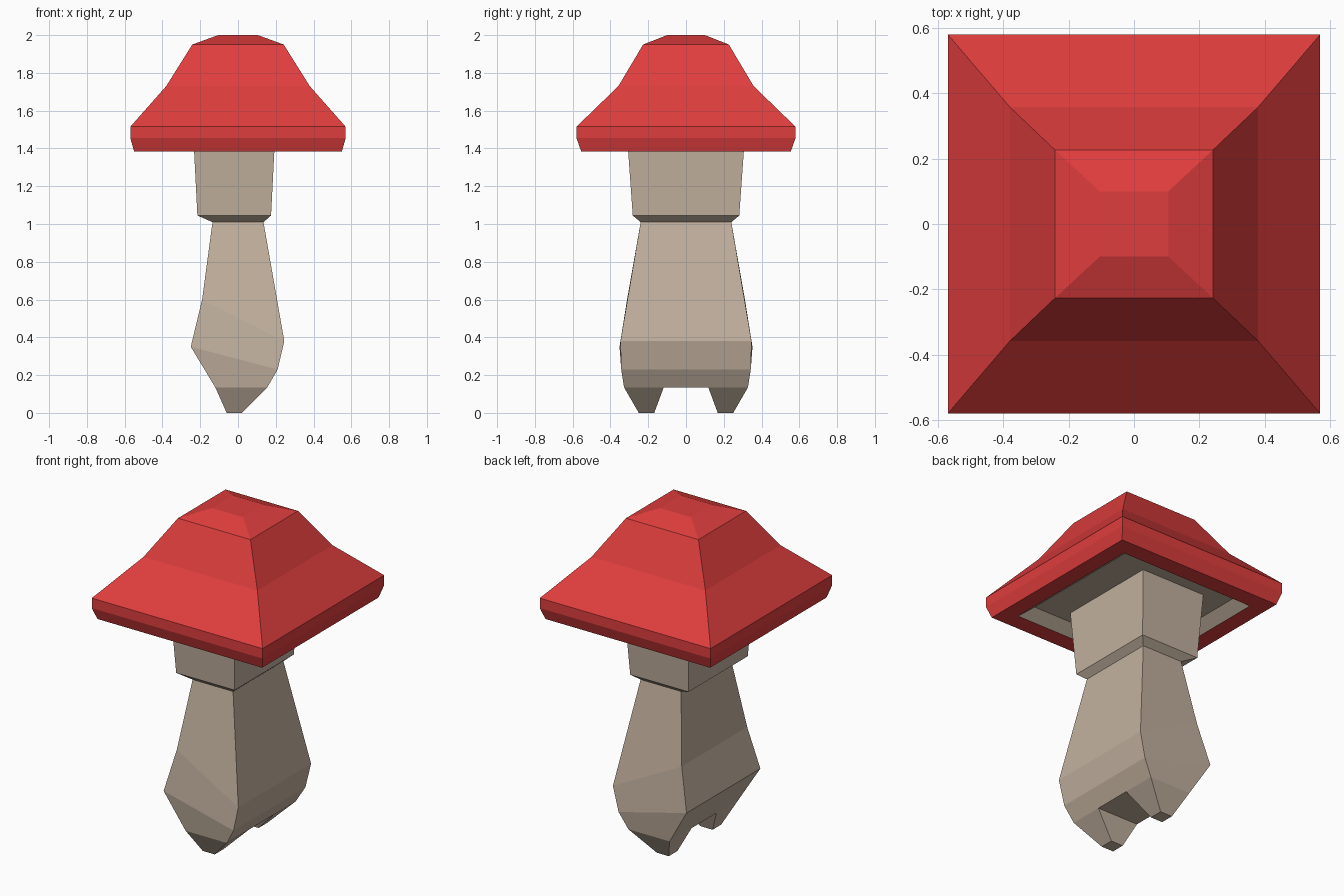
import bpy, bmesh

if "Cube" in bpy.data.objects:
    bpy.data.objects.remove(bpy.data.objects["Cube"])


def material(name, rgb):
    m = bpy.data.materials.new(name)
    m.diffuse_color = (*rgb, 1.0)
    m.use_nodes = True
    m.node_tree.nodes["Principled BSDF"].inputs["Base Color"].default_value = m.diffuse_color
    return m


RED = material("cap red", (0.74, 0.047, 0.047))
BEIGE = material("stalk beige", (0.54, 0.44, 0.345))


def loft(name, rings, mats, band_mat=lambda i: 0, close_start=True, close_end=True):
    """Skin four-sided rings: (x left, z left, x right, z right, y left, y right),
    where each y is a (min, max) pair. Band -1 is the start face."""
    bm = bmesh.new()
    loops = []
    for xl, zl, xr, zr, yl, yr in rings:
        pts = [(xl, yl[0], zl), (xr, yr[0], zr), (xr, yr[1], zr), (xl, yl[1], zl)]
        loops.append([bm.verts.new(p) for p in pts])
    if close_start:
        bm.faces.new(loops[0][::-1]).material_index = band_mat(-1)
    for i, (a, b) in enumerate(zip(loops, loops[1:])):
        for k in range(4):
            n = (k + 1) % 4
            bm.faces.new((a[k], a[n], b[n], b[k])).material_index = band_mat(i)
    if close_end:
        bm.faces.new(loops[-1]).material_index = band_mat(len(rings))
    bm.normal_update()
    me = bpy.data.meshes.new(name)
    bm.to_mesh(me)
    bm.free()
    for m in mats:
        me.materials.append(m)
    ob = bpy.data.objects.new(name, me)
    bpy.context.collection.objects.link(ob)
    return ob


def level(z, xl, xr, y):
    """Horizontal ring, symmetric in y."""
    return (xl, z, xr, z, (-y, y), (-y, y))


def sloped(xl, zl, yl, xr, zr, yr):
    """Tilted ring, symmetric in y."""
    return (xl, zl, xr, zr, (-yl, yl), (-yr, yr))


# Cap: recessed beige underside, flat red rim, flared roof
cap_profile = [(1.437, 0.385, 0.385), (1.385, 0.45, 0.45), (1.385, 0.55, 0.555),
               (1.455, 0.57, 0.58), (1.515, 0.57, 0.58), (1.73, 0.38, 0.358),
               (1.95, 0.242, 0.227), (2.0, 0.105, 0.10)]
loft("cap", [level(z, -x, x, y) for z, x, y in cap_profile], [RED, BEIGE],
     lambda i: 1 if i < 1 else 0)

# Stalk: leaning bulge, narrow waist, and wider collar under the cap
loft("stalk", [
    level(0.135, -0.12, 0.155, 0.328),
    sloped(-0.25, 0.35, 0.352, 0.21, 0.23, 0.343),
    sloped(-0.19, 0.60, 0.312, 0.245, 0.38, 0.347),
    level(1.01, -0.135, 0.135, 0.24),
    level(1.045, -0.215, 0.175, 0.282),
    level(1.437, -0.235, 0.195, 0.31),
], [BEIGE])

# Two tapered feet
for side, s in (("front", -1), ("back", 1)):
    top = tuple(sorted((s * 0.118, s * 0.328)))
    bottom = tuple(sorted((s * 0.168, s * 0.25)))
    loft(side + "_foot", [(-0.06, 0.0, 0.02, 0.0, bottom, bottom),
                          (-0.12, 0.135, 0.155, 0.135, top, top)],
         [BEIGE], close_end=False)
